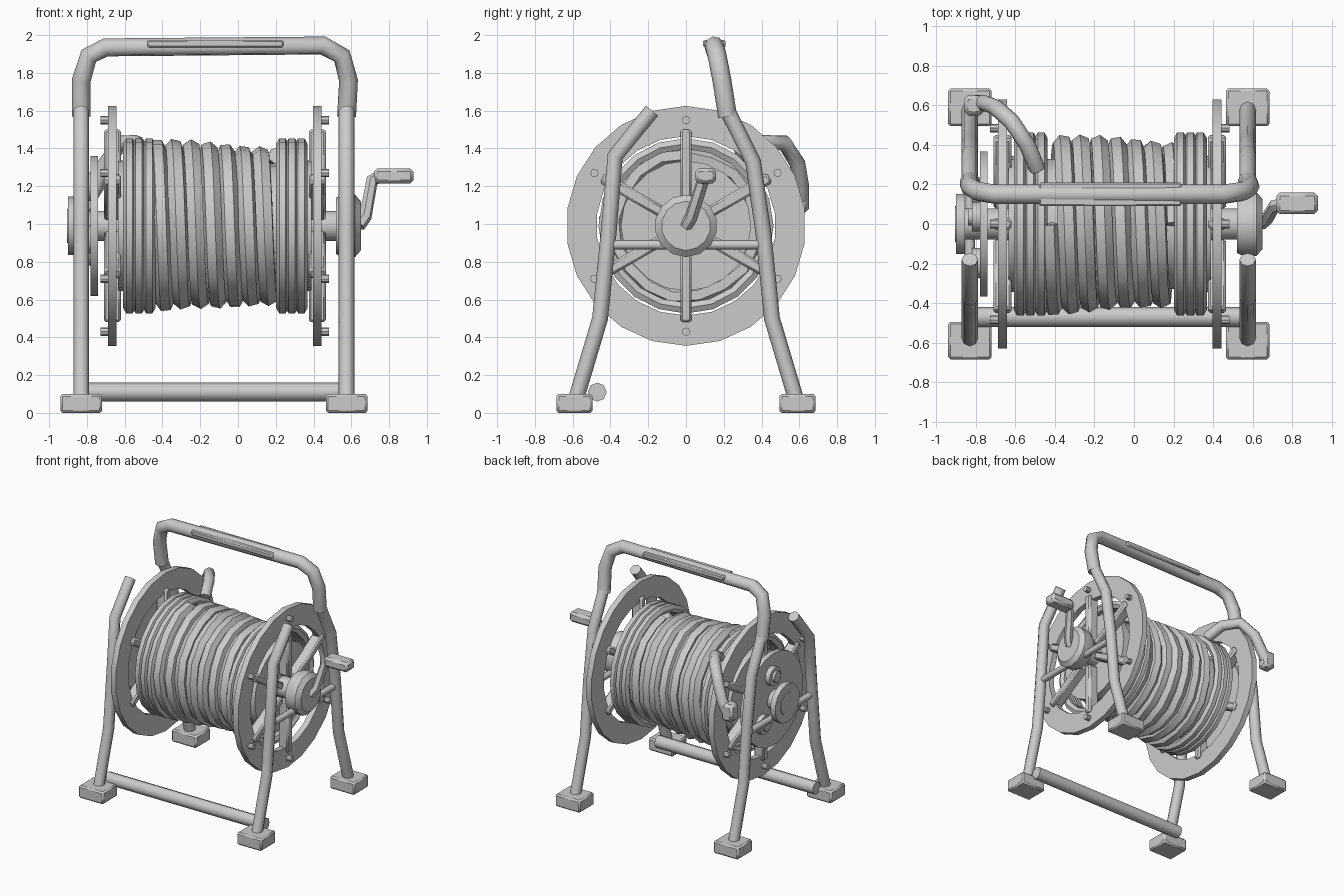
import bpy, bmesh, math
from mathutils import Vector, Matrix

if "Cube" in bpy.data.objects:
    bpy.data.objects.remove(bpy.data.objects["Cube"])

grey = bpy.data.materials.new("light_grey_metal")
grey.use_nodes = True
COLOUR = (0.6, 0.6, 0.6, 1)
grey.diffuse_color = COLOUR
grey.node_tree.nodes["Principled BSDF"].inputs["Base Color"].default_value = COLOUR

AXLE_Z = 0.99
LEFT_X, RIGHT_X = -0.83, 0.575


def finish(obj, angle=40):
    obj.data.materials.clear()
    obj.data.materials.append(grey)
    bpy.ops.object.select_all(action="DESELECT")
    obj.select_set(True)
    bpy.context.view_layer.objects.active = obj
    if obj.type == "CURVE":
        bpy.ops.object.convert(target="MESH")
        obj = bpy.context.view_layer.objects.active
    bpy.ops.object.shade_smooth_by_angle(angle=math.radians(angle))
    return obj


def from_bmesh(name, bm):
    bmesh.ops.recalc_face_normals(bm, faces=bm.faces)
    mesh = bpy.data.meshes.new(name)
    bm.to_mesh(mesh)
    bm.free()
    obj = bpy.data.objects.new(name, mesh)
    bpy.context.collection.objects.link(obj)
    return finish(obj)


def tube(name, points, radius, sides_level=2, cyclic=False):
    curve = bpy.data.curves.new(name, "CURVE")
    curve.dimensions = "3D"
    curve.bevel_depth = radius
    curve.bevel_resolution = sides_level
    curve.use_fill_caps = True
    spline = curve.splines.new("POLY")
    spline.points.add(len(points) - 1)
    for p, co in zip(spline.points, points):
        p.co = (*co, 1)
    spline.use_cyclic_u = cyclic
    obj = bpy.data.objects.new(name, curve)
    bpy.context.collection.objects.link(obj)
    return finish(obj, 50)


def lathe(name, profile, sides=20, y=0, z=AXLE_Z):
    """Spin a closed (x, radius) outline around a line along x."""
    bm = bmesh.new()
    verts = [bm.verts.new((x, y, z + r)) for x, r in profile]
    edges = [bm.edges.new((verts[i], verts[(i + 1) % len(verts)])) for i in range(len(verts))]
    bmesh.ops.spin(bm, geom=verts + edges, cent=(0, y, z), axis=(1, 0, 0),
                   angle=math.tau, steps=sides, use_duplicate=False)
    bmesh.ops.remove_doubles(bm, verts=bm.verts, dist=1e-4)
    return from_bmesh(name, bm)


def disc(name, x0, x1, radius, sides=20, y=0, z=AXLE_Z, inner=0.0):
    return lathe(name, [(x0, inner), (x0, radius), (x1, radius), (x1, inner)], sides, y, z)


def box(name, lo, hi, bevel=0.0, turn=0.0):
    """Box between two corners, optionally turned about the reel axle."""
    lo, hi = Vector(lo), Vector(hi)
    bm = bmesh.new()
    bmesh.ops.create_cube(bm, size=1)
    bmesh.ops.scale(bm, vec=hi - lo, verts=bm.verts)
    bmesh.ops.translate(bm, vec=(lo + hi) / 2, verts=bm.verts)
    if bevel:
        bmesh.ops.bevel(bm, geom=bm.edges[:], offset=bevel, segments=1, affect="EDGES")
    if turn:
        bmesh.ops.rotate(bm, verts=bm.verts, cent=(0, 0, AXLE_Z),
                         matrix=Matrix.Rotation(turn, 3, "X"))
    return from_bmesh(name, bm)


# Frame: two bent legs, a brace and feet on each side
front_leg = [(-0.58, 0.08), (-0.455, 0.5), (-0.41, 0.95), (-0.375, 1.36), (-0.18, 1.6)]
back_leg = [(0.58, 0.08), (0.455, 0.5), (0.41, 0.95), (0.355, 1.33), (0.225, 1.59)]
for side, x in (("left", LEFT_X), ("right", RIGHT_X)):
    tube(f"front_leg_{side}", [(x, y, z) for y, z in front_leg], 0.042)
    tube(f"back_leg_{side}", [(x, y, z) for y, z in back_leg], 0.042)
    tube(f"axle_brace_{side}", [(x, -0.41, 0.89), (x, 0.41, 0.89)], 0.025)
    for end, s in (("front", -1), ("back", 1)):
        box(f"{end}_foot_{side}", (x - 0.11, s * 0.59 - 0.095, 0), (x + 0.11, s * 0.59 + 0.095, 0.1), 0.012)
tube("lower_bar", [(LEFT_X, -0.47, 0.11), (RIGHT_X, -0.47, 0.11)], 0.05)

# Carrying handle with grip plate
tube("carry_handle", [(LEFT_X, 0.22, 1.57), (-0.83, 0.19, 1.76), (-0.79, 0.165, 1.89), (-0.7, 0.15, 1.935),
                      (0.45, 0.15, 1.945), (0.55, 0.165, 1.89), (0.585, 0.19, 1.76),
                      (RIGHT_X, 0.22, 1.57)], 0.05)
box("handle_grip", (-0.48, 0.09, 1.935), (0.24, 0.21, 1.975), 0.008)

# Reel flanges with spokes, inner plates and bolts
for side, x, out in (("left", -0.665, -1), ("right", 0.42, 1)):
    disc(f"flange_{side}", x - 0.023, x + 0.023, 0.635, 22, inner=0.475)
    disc(f"drum_plate_{side}", x - out * 0.09, x - out * 0.03, 0.345, 20)
    for i in range(6):
        a = math.tau * i / 6
        box(f"spoke_{side}_{i + 1}", (x - 0.045, -0.03, AXLE_Z + 0.1), (x + 0.045, 0.03, AXLE_Z + 0.51),
            0.012, a)
        disc(f"bolt_{side}_{i + 1}", x + out * 0.02, x + out * 0.063, 0.022, 8,
             -math.sin(a) * 0.56, AXLE_Z + math.cos(a) * 0.56)
disc("drum_core", -0.6, 0.36, 0.33, 20)
disc("axle", -0.88, 0.6, 0.08, 14)

# Hose: flat end turns, then a helix that narrows toward the crank
for i, x in enumerate((-0.575, -0.525, -0.47, 0.235, 0.285, 0.335)):
    ring = [(x, 0.435 * math.cos(math.tau * k / 20), AXLE_Z + 0.435 * math.sin(math.tau * k / 20))
            for k in range(20)]
    tube(f"hose_end_turn_{i + 1}", ring, 0.033, 1, True)
turns, per_turn = 7, 17
coil = []
for k in range(turns * per_turn + 1):
    t = k / (turns * per_turn)
    a = math.tau * k / per_turn + math.pi / 2
    r = 0.412 - 0.04 * t + 0.007 * math.sin(k * 1.9)
    coil.append((-0.43 + 0.64 * t, r * math.cos(a), AXLE_Z + r * math.sin(a)))
tube("hose_coil", coil, 0.05, 1)

# Loose hose end looping over the left flange to a coupling
tube("hose_outlet", [(-0.49, 0.28, 1.36), (-0.54, 0.4, 1.43), (-0.62, 0.52, 1.43), (-0.7, 0.59, 1.32),
                     (-0.75, 0.61, 1.2), (-0.8, 0.61, 1.12)], 0.042)
box("hose_coupling", (-0.86, 0.55, 1.06), (-0.76, 0.65, 1.2), 0.02)

# Left drive plate with rollers and end bearing
disc("drive_plate", -0.78, -0.74, 0.37, 22)
disc("left_bearing", -0.9, -0.855, 0.155, 14)
disc("left_bearing_cap", -0.905, -0.88, 0.09, 12)
for i in range(3):
    a = math.radians(80 + 120 * i)
    y, z = 0.21 * math.cos(a), AXLE_Z + 0.21 * math.sin(a)
    disc(f"drive_roller_{i + 1}", -0.82, -0.77, 0.075, 12, y, z)
    disc(f"roller_cap_{i + 1}", -0.84, -0.81, 0.045, 10, y, z)

# Right hub and hand crank
lathe("right_hub", [(0.52, 0), (0.52, 0.15), (0.55, 0.165), (0.62, 0.165), (0.65, 0.13), (0.65, 0)], 14)
tube("crank_arm", [(0.64, 0, 0.99), (0.675, 0.03, 1.04), (0.71, 0.09, 1.23), (0.76, 0.1, 1.255)], 0.034, 1)
box("crank_grip", (0.72, 0.05, 1.215), (0.93, 0.16, 1.295), 0.018)
